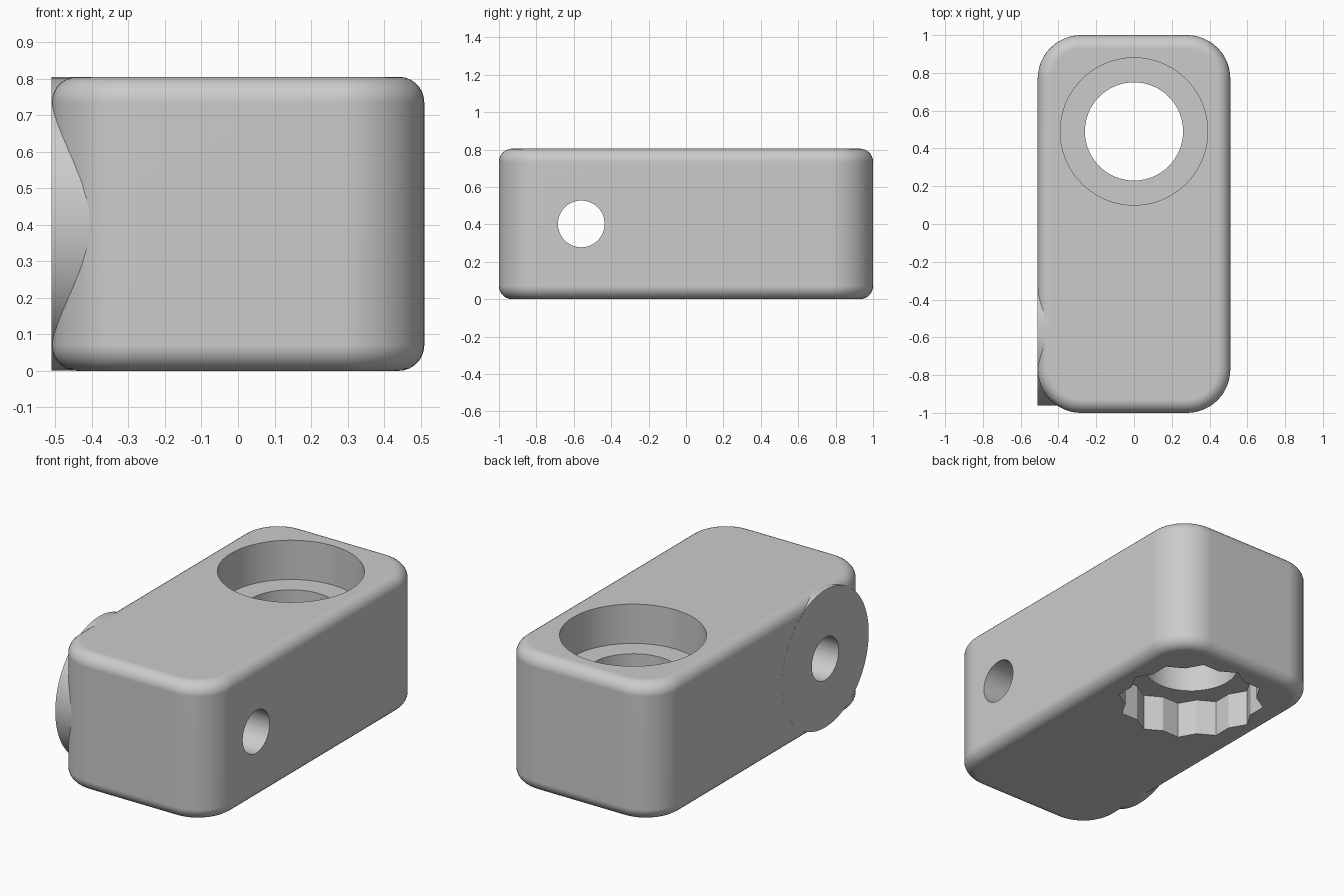
import bpy, bmesh, math
from mathutils import Matrix, Vector

if "Cube" in bpy.data.objects:
    bpy.data.objects.remove(bpy.data.objects["Cube"])

H = 0.805                 # block height
BORE_Y, PIN_Y, PIN_Z = 0.49, -0.56, 0.4025

grey = bpy.data.materials.new("light grey")
grey.diffuse_color = (0.6, 0.6, 0.6, 1)
grey.use_nodes = True
grey.node_tree.nodes["Principled BSDF"].inputs["Base Color"].default_value = grey.diffuse_color


def make_object(name, bm):
    bmesh.ops.recalc_face_normals(bm, faces=bm.faces)
    mesh = bpy.data.meshes.new(name)
    bm.to_mesh(mesh)
    bm.free()
    mesh.materials.append(grey)
    ob = bpy.data.objects.new(name, mesh)
    bpy.context.collection.objects.link(ob)
    return ob


def prism(name, radii, sides, origin, depth, matrix=Matrix()):
    """Extrude a ring of points (radii alternate) along local z."""
    bm = bmesh.new()
    ring = []
    for i in range(sides):
        a, r = 2 * math.pi * i / sides, radii[i % len(radii)]
        ring.append(bm.verts.new((r * math.cos(a), r * math.sin(a), 0)))
    face = bm.faces.new(ring)
    ext = bmesh.ops.extrude_face_region(bm, geom=[face])["geom"]
    bmesh.ops.translate(bm, vec=(0, 0, depth),
                        verts=[v for v in ext if isinstance(v, bmesh.types.BMVert)])
    bm.transform(Matrix.Translation(origin) @ matrix)
    return make_object(name, bm)


def combine(target, tool, operation):
    mod = target.modifiers.new(operation, 'BOOLEAN')
    mod.operation, mod.solver, mod.object = operation, 'EXACT', tool
    bpy.context.view_layer.objects.active = target
    bpy.ops.object.modifier_apply(modifier=mod.name)
    bpy.data.objects.remove(tool)


# Rounded block: large upright corners, then small top and bottom fillets
bm = bmesh.new()
bmesh.ops.create_cube(bm, size=1)
bmesh.ops.scale(bm, vec=(1.02, 2, H), verts=bm.verts)
bmesh.ops.translate(bm, vec=(0, 0, H / 2), verts=bm.verts)
upright = [e for e in bm.edges if abs(e.verts[0].co.z - e.verts[1].co.z) > 0.1]
bmesh.ops.bevel(bm, geom=upright, offset=0.23, segments=12, profile=0.5, affect='EDGES')
bm.normal_update()
rims = [e for e in bm.edges if sum(abs(f.normal.z) > 0.9 for f in e.link_faces) == 1]
bmesh.ops.bevel(bm, geom=rims, offset=0.07, segments=7, profile=0.5, affect='EDGES',
                clamp_overlap=False)
block = make_object("clamp_block", bm)

# Round boss flush with the left side
along_x = Matrix.Rotation(math.pi / 2, 4, 'Y')
combine(block, prism("side_boss", [0.402], 96, Vector((-0.5105, PIN_Y, PIN_Z)), 0.3, along_x),
        'UNION')

# Top counterbore, through bore, twelve-point pocket below, cross hole
for name, radii, sides, origin, depth, matrix in (
        ("counterbore", [0.39], 80, (0, BORE_Y, H - 0.23), 0.5, Matrix()),
        ("bore", [0.26], 64, (0, BORE_Y, -0.3), 1.5, Matrix()),
        ("nut_pocket", [0.405, 0.363], 24, (0, BORE_Y, -0.3), 0.515, Matrix()),
        ("cross_hole", [0.125], 48, (-1, PIN_Y, PIN_Z), 2, along_x)):
    combine(block, prism(name, radii, sides, Vector(origin), depth, matrix), 'DIFFERENCE')

# Smooth rounded surfaces, crisp machined edges
bpy.ops.object.select_all(action='DESELECT')
block.select_set(True)
bpy.context.view_layer.objects.active = block
bpy.ops.object.shade_smooth_by_angle(angle=math.radians(25))
weighted = block.modifiers.new("even_shading", 'WEIGHTED_NORMAL')
weighted.keep_sharp = True
